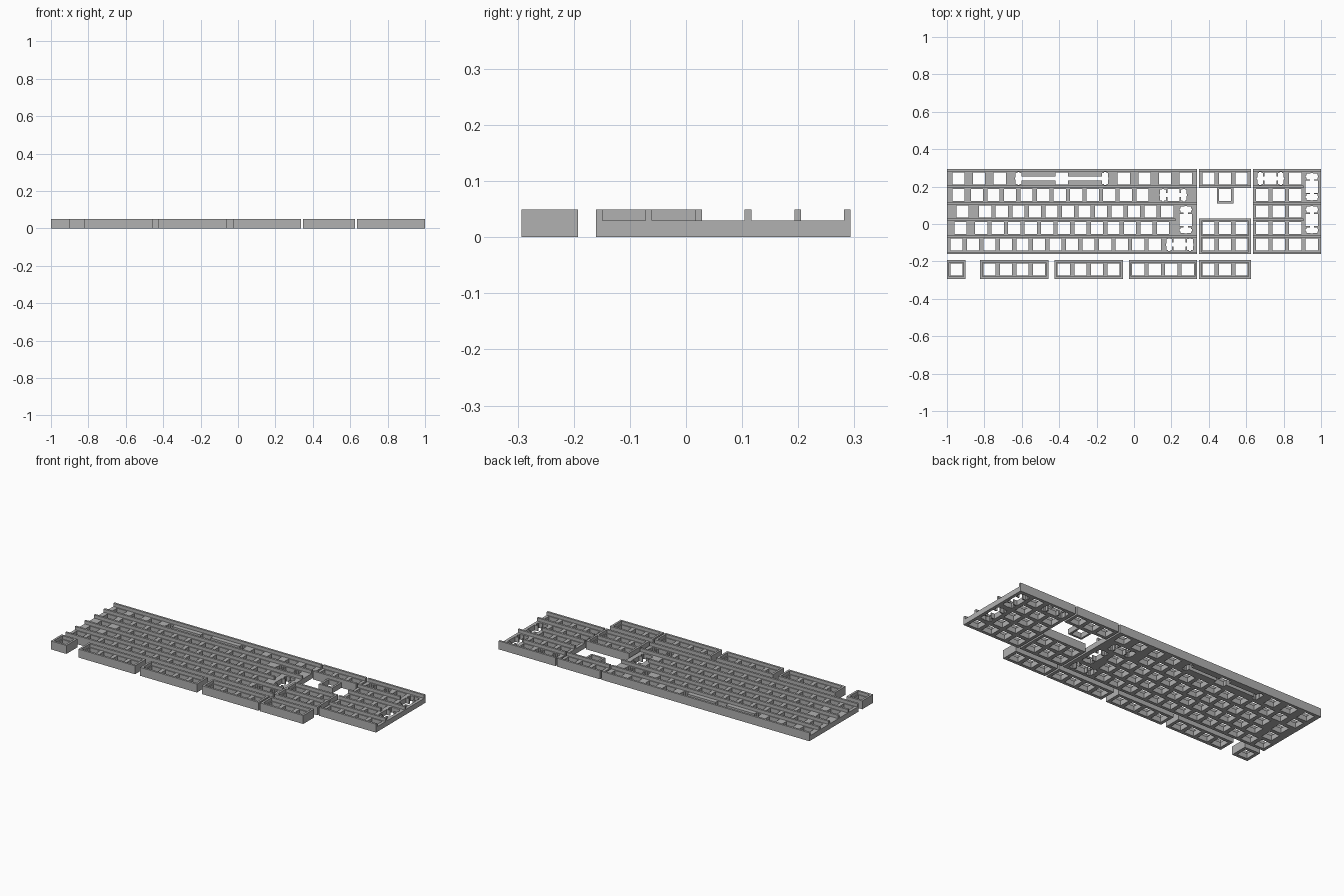
import bpy, bmesh

if "Cube" in bpy.data.objects:
    bpy.data.objects.remove(bpy.data.objects["Cube"])

U = 0.0884           # one key pitch
RIB = 0.006          # half thickness of a rib
FLOOR, TOP = 0.03, 0.049
HOLE = 0.0326        # half width of a switch hole
Y0 = -0.243          # centre of the function row
ROW_Y = [Y0] + [Y0 + (1.5 + i) * U for i in range(5)]

grey = bpy.data.materials.new("plate grey")
grey.diffuse_color = (0.44, 0.44, 0.44, 1)
grey.use_nodes = True
grey.node_tree.nodes["Principled BSDF"].inputs["Base Color"].default_value = grey.diffuse_color


def ux(u):
    return -1 + RIB + u * U


def box(cx, cy, hx, hy, h):
    return (cx - hx, cx + hx, cy - hy, cy + hy, h)


def stepped_plate(name, rects):
    """Solid from stacked rectangles (x0, x1, y0, y1, height); later ones win."""
    def breaks(vals):
        return sorted({round(v, 4) for v in vals})
    xs = breaks([v for r in rects for v in r[:2]])
    ys = breaks([v for r in rects for v in r[2:4]])
    zs = [0, FLOOR, TOP]
    nx, ny = len(xs) - 1, len(ys) - 1
    level = {}
    for i in range(nx):
        for j in range(ny):
            x, y = (xs[i] + xs[i + 1]) / 2, (ys[j] + ys[j + 1]) / 2
            for x0, x1, y0, y1, h in reversed(rects):
                if x0 < x < x1 and y0 < y < y1:
                    level[i, j] = zs.index(h)
                    break
    bm = bmesh.new()
    cache = {}

    def face(*pts):
        vs = []
        for i, j, k in pts:
            if (i, j, k) not in cache:
                cache[i, j, k] = bm.verts.new((xs[i], ys[j], zs[k]))
            vs.append(cache[i, j, k])
        bm.faces.new(vs)

    for (i, j), n in level.items():
        if n == 0:
            continue
        a, b = i + 1, j + 1
        face((i, j, n), (a, j, n), (a, b, n), (i, b, n))
        face((i, j, 0), (i, b, 0), (a, b, 0), (a, j, 0))
        for k in range(n):
            t = k + 1
            if level.get((i - 1, j), 0) <= k:
                face((i, j, k), (i, j, t), (i, b, t), (i, b, k))
            if level.get((a, j), 0) <= k:
                face((a, j, k), (a, b, k), (a, b, t), (a, j, t))
            if level.get((i, j - 1), 0) <= k:
                face((i, j, k), (a, j, k), (a, j, t), (i, j, t))
            if level.get((i, b), 0) <= k:
                face((i, b, k), (i, b, t), (a, b, t), (a, b, k))
    bmesh.ops.dissolve_limit(bm, angle_limit=0.01, verts=bm.verts, edges=bm.edges)
    bmesh.ops.triangulate(bm, faces=[f for f in bm.faces if len(f.verts) > 4])
    me = bpy.data.meshes.new(name)
    bm.to_mesh(me)
    bm.free()
    me.materials.append(grey)
    ob = bpy.data.objects.new(name, me)
    bpy.context.collection.objects.link(ob)


def block(u0, u1, r0, r1):
    return (ux(u0) - RIB, ux(u1) + RIB,
            ROW_Y[r0] - U / 2 - RIB, ROW_Y[r1] + U / 2 + RIB, TOP)


def channel(u0, u1, r, closed=False):
    e = -RIB if closed else RIB
    return (ux(u0) - e, ux(u1) + e, ROW_Y[r] - U / 2 + RIB, ROW_Y[r] + U / 2 - RIB, FLOOR)


def switch(u, y):
    return [box(ux(u), y, HOLE, HOLE, 0)]


def keys(start, count, r, step=1):
    """Evenly spaced switch holes; start is the left edge in key units."""
    return [h for i in range(count) for h in switch(start + (i + 0.5) * step, ROW_Y[r])]


def wide(u, y, spread=0.0552, bar=0.011, upright=False):
    """Switch hole with a stabiliser slot on both sides."""
    parts = [(0, 0, HOLE, HOLE), (0, 0, spread, bar)]
    for s in (-1, 1):
        parts += [(s * spread, 0, 0.0156, 0.029), (s * spread, 0, 0.006, 0.0335),
                  (s * (spread + 0.01), 0, 0.0085, 0.006)]
    if upright:
        parts = [(b, a, d, c) for a, b, c, d in parts]
    return [box(ux(u) + a, y + b, c, d, 0) for a, b, c, d in parts]


def tall_key(u0, u1, r):
    """Two-row key: opens the rib between rows r and r + 1."""
    y = (ROW_Y[r] + ROW_Y[r + 1]) / 2
    gap = (ux(u0), ux(u1) + RIB, y - 0.02, y + 0.02, FLOOR)
    return [gap] + wide((u0 + u1) / 2, y, upright=True)


# Function row: separate closed trays
for name, start, n in [("escape_tray", 0, 1), ("function_tray_left", 2, 4),
                       ("function_tray_middle", 6.5, 4), ("function_tray_right", 11, 4),
                       ("system_tray", 15.25, 3)]:
    stepped_plate(name, [block(start, start + n, 0, 0),
                         channel(start, start + n, 0, True)] + keys(start, n, 0))

# Main typing block with open row channels
main = [block(0, 15, 1, 5)] + [channel(0, 15, r) for r in range(1, 6)]
main += keys(0, 13, 1) + wide(14, ROW_Y[1])
main += keys(0, 1, 2, 1.5) + keys(1.5, 12, 2)
main += keys(0, 1, 3, 1.75) + keys(1.75, 12, 3) + tall_key(13.75, 15, 2)
main += keys(0, 1, 4, 1.25) + keys(1.25, 11, 4) + wide(13.625, ROW_Y[4])
main += keys(0, 3, 5, 1.25) + wide(6.875, ROW_Y[5], 0.232) + keys(10, 4, 5, 1.25)
stepped_plate("main_plate", main)

# Navigation block: two closed rows
nav = [block(15.25, 18.25, 1, 2)]
for r in (1, 2):
    nav += [channel(15.25, 18.25, r, True)] + keys(15.25, 3, r)
stepped_plate("navigation_plate", nav)

# Arrow block: a row of three with a single low key platform in front
arrows = [box(ux(16.75), ROW_Y[4], U / 2, U / 2, FLOOR),
          block(15.25, 18.25, 5, 5), channel(15.25, 18.25, 5)]
arrows += keys(15.25, 3, 5) + keys(16.25, 1, 4)
stepped_plate("arrow_plate", arrows)

# Number pad with two tall keys and one wide key
pad = [block(18.5, 22.5, 1, 5)] + [channel(18.5, 22.5, r) for r in range(1, 6)]
pad += keys(18.5, 4, 1)
for r in (2, 3, 4):
    pad += keys(18.5, 3, r)
pad += tall_key(21.5, 22.5, 2) + tall_key(21.5, 22.5, 4)
pad += wide(19.5, ROW_Y[5]) + keys(20.5, 1, 5)
stepped_plate("number_pad_plate", pad)
